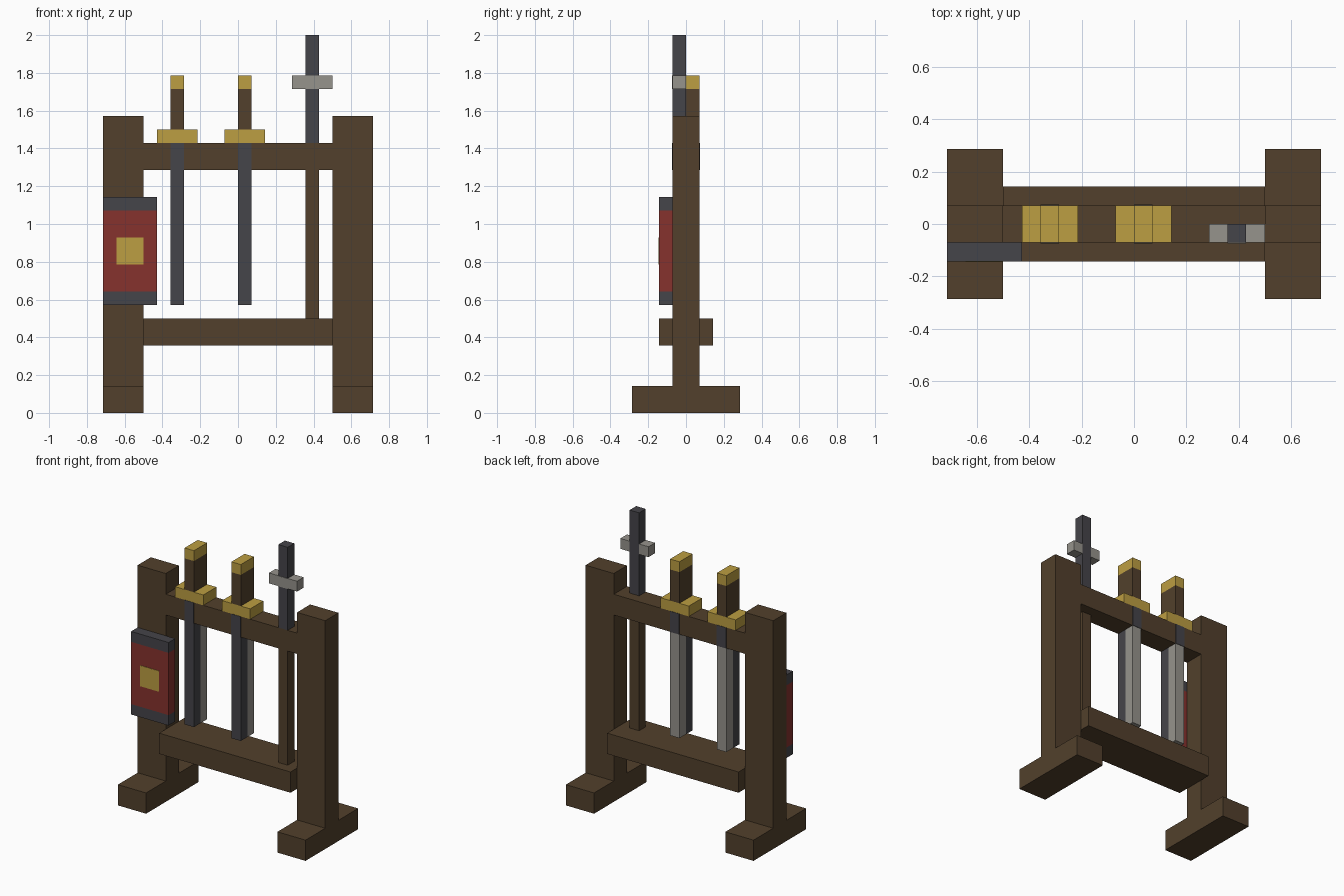
import bpy

if "Cube" in bpy.data.objects:
    bpy.data.objects.remove(bpy.data.objects["Cube"], do_unlink=True)

U = 1 / 14    # one block of the model
SKIN = 0.04   # thickness, in blocks, of thin overlays


def material(name, rgb):
    mat = bpy.data.materials.new(name)
    mat.use_nodes = True
    colour = (*rgb, 1)
    mat.diffuse_color = colour
    bsdf = next(n for n in mat.node_tree.nodes if n.type == "BSDF_PRINCIPLED")
    bsdf.inputs["Base Color"].default_value = colour
    bsdf.inputs["Roughness"].default_value = 0.8
    return mat


WOOD = material("dark wood", (0.084, 0.051, 0.025))
IRON = material("dark iron", (0.060, 0.058, 0.067))
STEEL = material("light steel", (0.305, 0.292, 0.262))
GOLD = material("gold", (0.503, 0.342, 0.054))
RED = material("red", (0.238, 0.032, 0.027))


def box(name, mat, x, y, z):
    """Box from (low, high) ranges measured in blocks."""
    ranges = (x, y, z)
    bpy.ops.mesh.primitive_cube_add(
        size=1, location=[(a + b) / 2 * U for a, b in ranges])
    obj = bpy.context.object
    obj.name = name
    obj.scale = [(b - a) * U for a, b in ranges]
    bpy.ops.object.transform_apply(location=False, rotation=False, scale=True)
    obj.data.materials.append(mat)
    return obj


# Rack frame
for side, x in (("right", (-10, -7)), ("left", (7, 10))):
    box(side + "_foot", WOOD, x, (-4, 4), (0, 2))
    box(side + "_post", WOOD, x, (-1, 1), (2, 22))
box("lower_shelf", WOOD, (-7, 7), (-2, 2), (5, 7))
box("upper_rail", WOOD, (-7, 7), (-1, 1), (18, 20))

# Two hanging swords
for name, left in (("outer_sword", -5), ("middle_sword", 0)):
    x = (left, left + 1)
    box(name + "_blade_front", IRON, x, (-1, 0), (8, 18))
    box(name + "_blade_back", STEEL, x, (0, 1), (8, 18))
    box(name + "_blade_root", IRON, x, (-1 - SKIN, 1 + SKIN), (18, 20))
    box(name + "_guard", GOLD, (left - 1, left + 2), (-1, 1), (20, 21))
    box(name + "_grip", WOOD, x, (-1, 1), (21, 24))
    box(name + "_pommel", GOLD, x, (-1, 1), (24, 25))

# Upright spear
box("spear_shaft", WOOD, (5, 6), (-1, 0), (7, 18))
box("spear_head", IRON, (5, 6), (-1, 0), (20, 28))
for side, x in (("right", (4, 5)), ("left", (6, 7))):
    box("spear_" + side + "_crosspiece", STEEL, x, (-1, 0), (24, 25))
box("spear_crosspiece_face", STEEL, (5, 6), (-1 - SKIN, -1), (24, 25))

# Shield on the right post
box("shield_lower_band", IRON, (-10, -6), (-2, -1), (8, 9))
box("shield_panel", RED, (-10, -6), (-2, -1), (9, 15))
box("shield_upper_band", IRON, (-10, -6), (-2, -1), (15, 16))
box("shield_emblem", GOLD, (-9, -7), (-2 - SKIN, -2), (11, 13))
